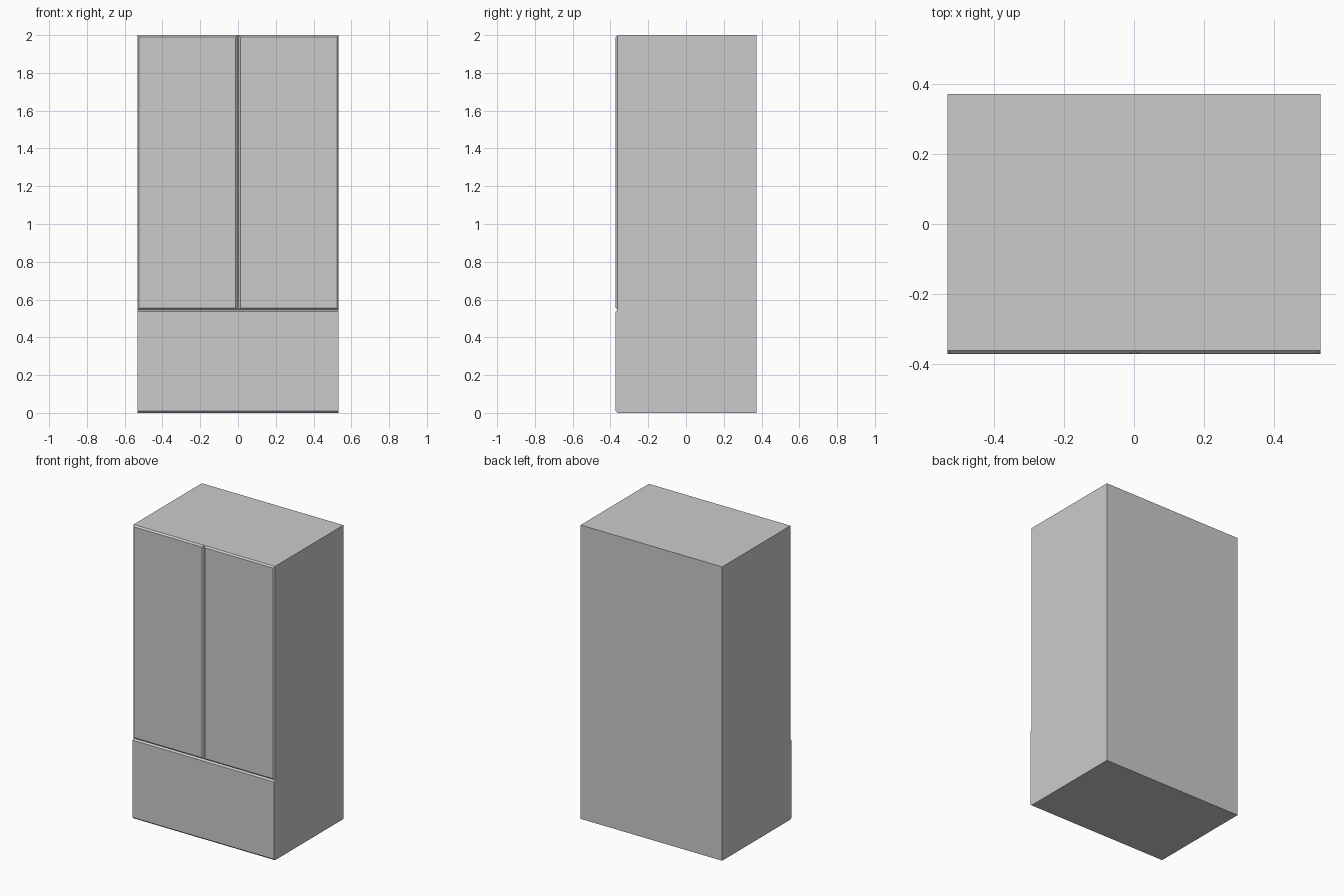
import bpy, bmesh

if "Cube" in bpy.data.objects:
    bpy.data.objects.remove(bpy.data.objects["Cube"])

W, H = 0.533, 2.0               # half width, height
BACK, SEAT, FRONT = 0.372, -0.362, -0.372   # back, panel seat, panel face
SPLIT = 0.546                   # seam between doors and drawer
C = 0.01                        # chamfer width


def make_object(name, rings):
    """Join two four-point rings into a closed solid."""
    bm = bmesh.new()
    a, b = [[bm.verts.new(p) for p in ring] for ring in rings]
    bm.faces.new(a)
    bm.faces.new(b)
    for i in range(4):
        j = (i + 1) % 4
        bm.faces.new((a[i], a[j], b[j], b[i]))
    bmesh.ops.recalc_face_normals(bm, faces=bm.faces)
    mesh = bpy.data.meshes.new(name)
    bm.to_mesh(mesh)
    bm.free()
    obj = bpy.data.objects.new(name, mesh)
    bpy.context.collection.objects.link(obj)
    return obj


def rect(x0, x1, z0, z1, y):
    return [(x0, y, z0), (x1, y, z0), (x1, y, z1), (x0, y, z1)]


def panel(name, x0, x1, z0, z1, side):
    """Front panel whose edges slope back to the cabinet."""
    return make_object(name, [
        rect(x0, x1, z0, z1, SEAT),
        rect(x0 + side, x1 - side, z0 + C, z1 - C, FRONT)])


# Cabinet
make_object("cabinet", [rect(-W, W, 0, H, BACK), rect(-W, W, 0, H, SEAT)])

# Pair of upper doors
panel("left_door", -W, -0.002, SPLIT, H, C)
panel("right_door", 0.002, W, SPLIT, H, C)

# Full-width lower drawer, chamfered along top and bottom only
panel("lower_drawer", -W, W, 0, SPLIT, 0)
